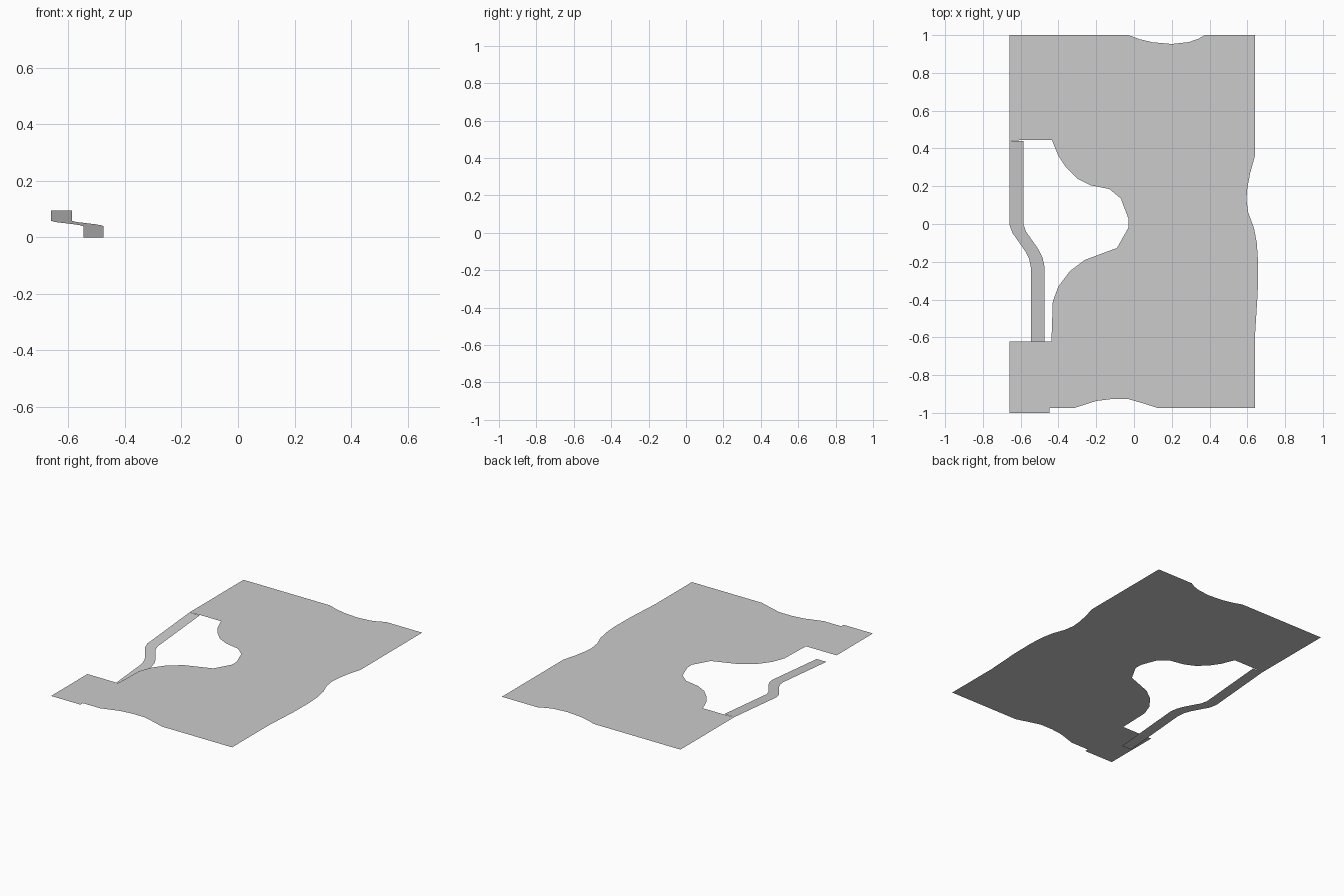
import bpy, bmesh

Z = 0.095      # deck height
STEP = 0.0006  # inlay lift


def mesh_object(name, verts, faces):
    bm = bmesh.new()
    vs = [bm.verts.new(v) for v in verts]
    for f in faces:
        bm.faces.new([vs[i] for i in f])
    bm.normal_update()
    for f in bm.faces:
        if f.normal.z < 0:
            f.normal_flip()
    bmesh.ops.triangulate(bm, faces=[f for f in bm.faces if len(f.verts) > 4])
    me = bpy.data.meshes.new(name)
    bm.to_mesh(me)
    bm.free()
    ob = bpy.data.objects.new(name, me)
    bpy.context.collection.objects.link(ob)
    return ob


def sheet(name, outline, z):
    return mesh_object(name, [(x, y, z) for x, y in outline], [range(len(outline))])


def rect(name, x0, x1, y0, y1, z):
    return sheet(name, [(x0, y0), (x1, y0), (x1, y1), (x0, y1)], z)


# Main deck: wavy outer edges and the curved bay on the left
back_edge = [(-0.66, 0.44), (-0.66, 1), (-0.03, 1), (0.03, 0.978), (0.1, 0.962),
             (0.2, 0.953), (0.29, 0.963), (0.34, 0.98), (0.375, 1), (0.64, 1)]
right_edge = [(0.64, 0.36), (0.615, 0.27), (0.6, 0.19), (0.595, 0.13), (0.605, 0.06),
              (0.635, -0.02), (0.65, -0.1), (0.657, -0.2), (0.655, -0.36), (0.64, -0.6)]
front_edge = [(0.64, -0.975), (0.13, -0.975), (0.05, -0.95), (-0.03, -0.927),
              (-0.12, -0.927), (-0.2, -0.937), (-0.32, -0.975), (-0.447, -0.975)]
bay_edge = [(-0.447, -0.623), (-0.437, -0.623), (-0.43, -0.41), (-0.4, -0.33), (-0.34, -0.25),
            (-0.26, -0.19), (-0.18, -0.16), (-0.09, -0.127), (-0.03, -0.02),
            (-0.03, 0.03), (-0.07, 0.135), (-0.13, 0.185), (-0.23, 0.205),
            (-0.3, 0.24), (-0.36, 0.3), (-0.4, 0.36), (-0.435, 0.445), (-0.585, 0.445)]
sheet("main_deck", back_edge + right_edge + front_edge + bay_edge, Z)

# Square slab at the front left corner
rect("corner_slab", -0.66, -0.447, -1, -0.623, Z)

# Sloping ramp that jogs inward and passes under the corner slab
left = [(-0.66, 0.44), (-0.66, 0), (-0.645, -0.045), (-0.575, -0.145),
        (-0.555, -0.185), (-0.546, -0.23), (-0.546, -0.68)]
right = [(-0.586, 0.44), (-0.586, 0), (-0.572, -0.04), (-0.505, -0.135),
         (-0.485, -0.175), (-0.475, -0.22), (-0.475, -0.68)]
n = len(left)
mesh_object("ramp", [(x, y, Z * (y + 0.68) / 1.12) for x, y in left + right],
            [(i, i + 1, n + i + 1, n + i) for i in range(n - 1)])

# Inlaid floor panels, the front set is the back set turned half round
CX = 0.075
for name, cy, s in (("back", 0.588, 1), ("front", -0.55, -1)):
    def inlay(part, x0, x1, y0, y1, level):
        xs = sorted((CX + s * x0, CX + s * x1))
        ys = sorted((cy + s * y0, cy + s * y1))
        rect(f"{name}_{part}", *xs, *ys, Z + STEP * level)
    inlay("floor_panel", -0.295, 0.295, -0.138, 0.138, 1)
    inlay("narrow_inlay", -0.205, -0.115, -0.07, 0.115, 2)
    inlay("side_inlay", 0.1, 0.185, 0.02, 0.138, 2)
    inlay("wide_inlay", 0.1, 0.295, -0.138, 0.02, 2)
